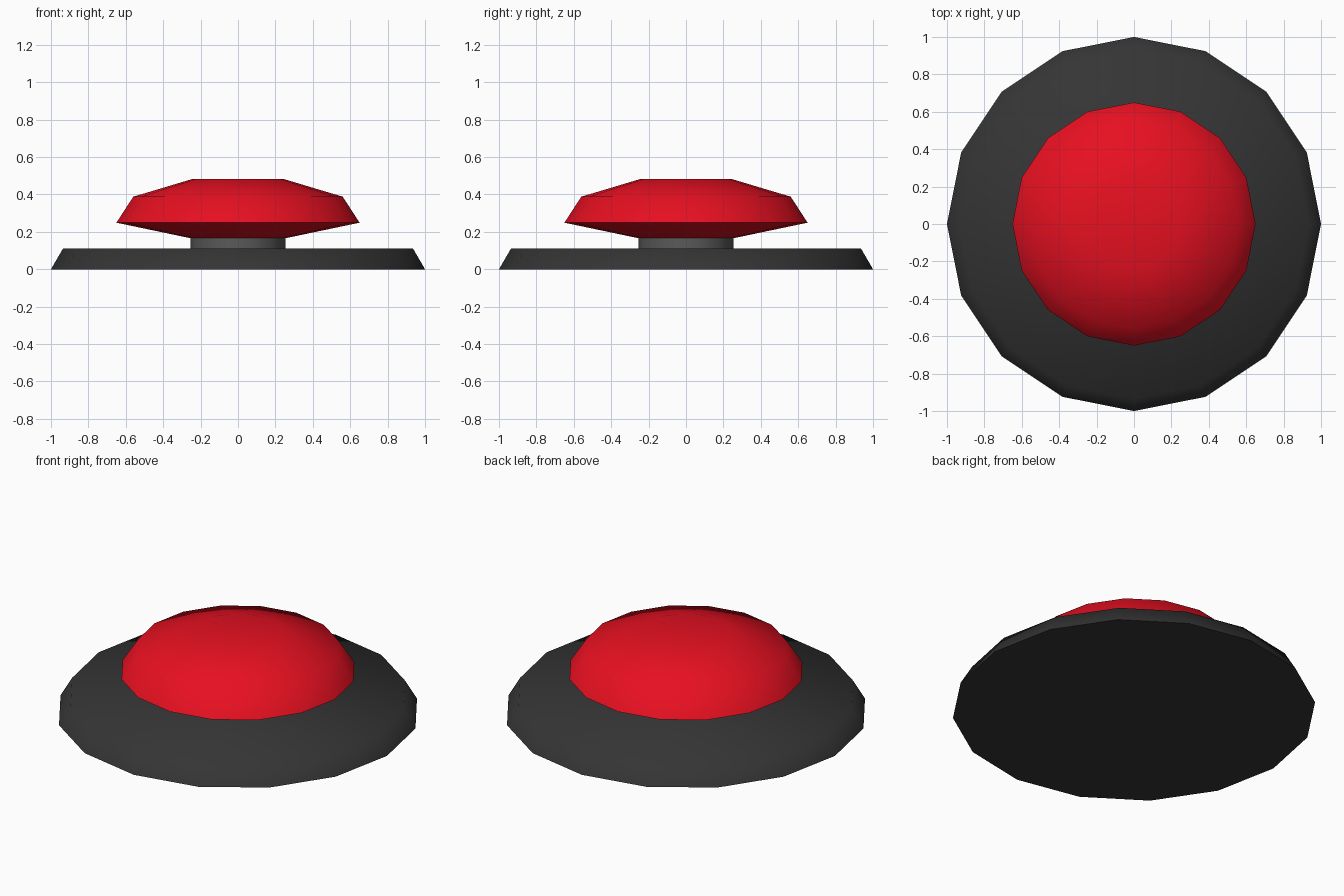
import bpy, bmesh, math

if "Cube" in bpy.data.objects:
    bpy.data.objects.remove(bpy.data.objects["Cube"])

SIDES = 16


def lathe(name, profile, color):
    """Closed 16-sided solid from (radius, z) rings, listed bottom to top."""
    bm = bmesh.new()
    rings = []
    for r, z in profile:
        rings.append([bm.verts.new((r * math.cos(2 * math.pi * i / SIDES),
                                    r * math.sin(2 * math.pi * i / SIDES), z))
                      for i in range(SIDES)])
    for low, high in zip(rings, rings[1:]):
        for i in range(SIDES):
            j = (i + 1) % SIDES
            bm.faces.new((low[i], low[j], high[j], high[i]))
    bm.faces.new(rings[0][::-1])
    bm.faces.new(rings[-1])
    mesh = bpy.data.meshes.new(name)
    bm.to_mesh(mesh)
    bm.free()
    obj = bpy.data.objects.new(name, mesh)
    bpy.context.collection.objects.link(obj)
    mat = bpy.data.materials.new(name + "_color")
    mat.diffuse_color = color
    mat.use_nodes = True
    mat.node_tree.nodes["Principled BSDF"].inputs["Base Color"].default_value = mat.diffuse_color
    mesh.materials.append(mat)
    # Smooth shading, with only the steep rims kept sharp
    bpy.ops.object.select_all(action='DESELECT')
    obj.select_set(True)
    bpy.context.view_layer.objects.active = obj
    bpy.ops.object.shade_smooth_by_angle(angle=math.radians(70))
    return obj


# Wide bevelled base plate
lathe("base", [(1.0, 0.0), (0.935, 0.112)], (0.035, 0.035, 0.035, 1))

# Short stem between base and button
lathe("stem", [(0.254, 0.112), (0.254, 0.166)], (0.1, 0.1, 0.1, 1))

# Domed red push button with an undercut rim
lathe("button", [(0.254, 0.166), (0.65, 0.249), (0.56, 0.388), (0.246, 0.482)],
      (0.8, 0.005, 0.015, 1))
